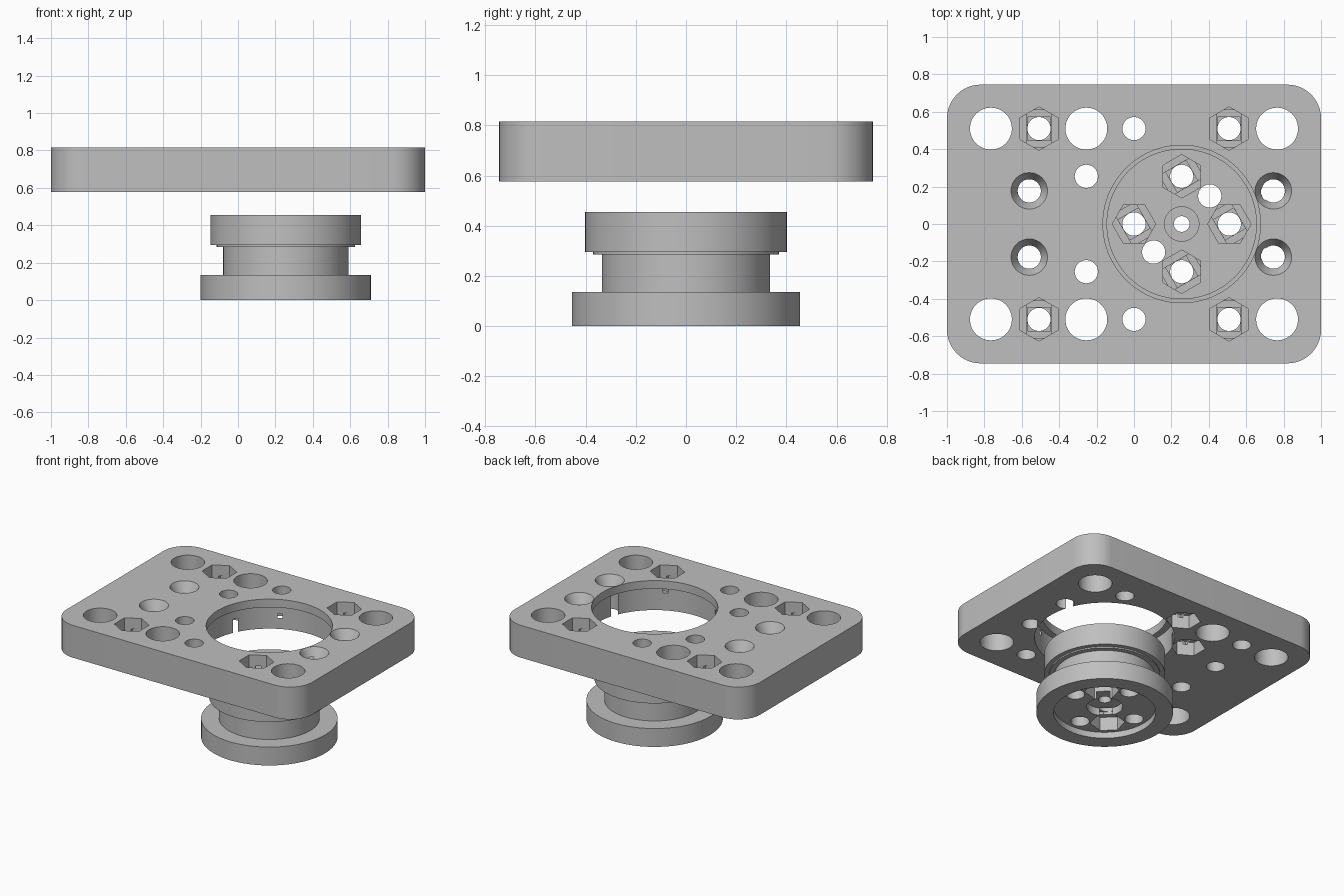
import bpy, bmesh
from math import pi, cos, sin, radians
from mathutils import Matrix

if "Cube" in bpy.data.objects:
    bpy.data.objects.remove(bpy.data.objects["Cube"])

grey = bpy.data.materials.new("plain_grey")
grey.use_nodes = True
colour = (0.52, 0.52, 0.52, 1)
grey.diffuse_color = colour
grey.node_tree.nodes["Principled BSDF"].inputs["Base Color"].default_value = colour

BOTTOM, TOP = 0.577, 0.815      # plate heights
SPOOL_X, SPOOL_TOP = 0.255, 0.455
BOLT = 0.062                    # bolt hole radius


def make(name, bm):
    bmesh.ops.recalc_face_normals(bm, faces=bm.faces)
    mesh = bpy.data.meshes.new(name)
    bm.to_mesh(mesh)
    bm.free()
    mesh.materials.append(grey)
    obj = bpy.data.objects.new(name, mesh)
    bpy.context.collection.objects.link(obj)
    return obj


def cut(target, bm):
    """Subtract a closed mesh from the target."""
    tool = make("cutter", bm)
    mod = target.modifiers.new("cut", 'BOOLEAN')
    mod.operation, mod.solver, mod.object = 'DIFFERENCE', 'EXACT', tool
    bpy.context.view_layer.objects.active = target
    bpy.ops.object.modifier_apply(modifier=mod.name)
    bpy.data.objects.remove(tool)


def bore(target, x, y, r, z0, z1, r_top=None, sides=48, turn=0):
    """Cut a round, conical or many-sided hole from z0 up to z1."""
    bm = bmesh.new()
    place = Matrix.Translation((x, y, (z0 + z1) / 2)) @ Matrix.Rotation(turn, 4, 'Z')
    bmesh.ops.create_cone(bm, cap_ends=True, segments=sides, radius1=r,
                          radius2=r if r_top is None else r_top,
                          depth=z1 - z0, matrix=place)
    cut(target, bm)


def slot(target, x, y, length, width, z0, z1, turn):
    bm = bmesh.new()
    place = (Matrix.Translation((x, y, (z0 + z1) / 2)) @ Matrix.Rotation(turn, 4, 'Z')
             @ Matrix.Diagonal((length, width, z1 - z0, 1)))
    bmesh.ops.create_cube(bm, size=1, matrix=place)
    cut(target, bm)


def nut_hole(target, x, y, face, into, turn=0, slot_turn=pi / 2, depth=0.1):
    """Hexagon pocket with two thin stepped layers, then a bolt hole."""
    def span(a, b):
        return sorted((face + into * a, face + into * b))
    bore(target, x, y, 0.116, *span(-0.05, depth), sides=6, turn=turn)
    slot(target, x, y, 0.199, 0.126, *span(depth - 0.02, depth + 0.01), turn + slot_turn)
    slot(target, x, y, 0.125, 0.125, *span(depth - 0.02, depth + 0.02), turn + slot_turn)
    bore(target, x, y, BOLT, *span(depth - 0.03, 0.6))


def finish(obj):
    bpy.ops.object.select_all(action='DESELECT')
    obj.select_set(True)
    bpy.context.view_layer.objects.active = obj
    bpy.ops.object.shade_smooth_by_angle(angle=radians(25))


# Mounting plate: rounded rectangle, extruded
bm = bmesh.new()
corner, steps, outline = 0.18, 12, []
for i, (sx, sy) in enumerate([(1, 1), (-1, 1), (-1, -1), (1, -1)]):
    for k in range(steps + 1):
        a = (i + k / steps) * pi / 2
        outline.append(bm.verts.new((sx * (1 - corner) + corner * cos(a),
                                     sy * (0.745 - corner) + corner * sin(a), BOTTOM)))
base = bm.faces.new(outline)
grown = bmesh.ops.extrude_face_region(bm, geom=[base])["geom"]
bmesh.ops.translate(bm, vec=(0, 0, TOP - BOTTOM),
                    verts=[v for v in grown if isinstance(v, bmesh.types.BMVert)])
plate = make("mounting_plate", bm)

# Spool opening: lipped at the top, wider below
bore(plate, SPOOL_X, 0, 0.421, BOTTOM - 0.1, TOP + 0.1, sides=128)
bore(plate, SPOOL_X, 0, 0.466, BOTTOM - 0.1, TOP - 0.06, sides=128)

for side in (1, -1):
    # Large plain holes
    for x in (-0.765, -0.255, 0.765):
        bore(plate, x, side * 0.51, 0.112, BOTTOM - 0.1, TOP + 0.1)
    # Nut pockets opening upward
    for x in (-0.508, 0.508):
        nut_hole(plate, x, side * 0.51, TOP, -1)
    # Nut pockets opening downward
    for x, y in ((0, 0.51), (-0.255, 0.255)):
        nut_hole(plate, x, side * y, BOTTOM, 1)
    # Countersunk holes
    for x in (-0.56, 0.745):
        bore(plate, x, side * 0.177, BOLT, BOTTOM - 0.1, TOP + 0.1)
        bore(plate, x, side * 0.177, BOLT, TOP - 0.07, TOP + 0.001, r_top=0.098)
finish(plate)

# Flanged spool: turned profile around its own axis
profile = [(0.042, 0.10), (0.12, 0.10), (0.12, 0.045), (0.34, 0.045), (0.34, 0),
           (0.455, 0), (0.455, 0.135), (0.335, 0.135), (0.335, 0.285), (0.37, 0.285),
           (0.37, 0.295), (0.402, 0.295), (0.402, SPOOL_TOP), (0.092, SPOOL_TOP),
           (0.092, 0.36), (0.042, 0.36)]
bm = bmesh.new()
ring = [bm.verts.new((SPOOL_X + r, 0, z)) for r, z in profile]
edges = [bm.edges.new((ring[i - 1], ring[i])) for i in range(len(ring))]
bmesh.ops.spin(bm, geom=ring + edges, cent=(SPOOL_X, 0, 0), axis=(0, 0, 1),
               angle=2 * pi, steps=128, use_duplicate=False)
bmesh.ops.remove_doubles(bm, verts=bm.verts, dist=0.0001)
spool = make("flanged_spool", bm)

# Four nut pockets on top of the spool
for i in range(4):
    a = i * pi / 2
    nut_hole(spool, SPOOL_X + 0.255 * cos(a), 0.255 * sin(a), SPOOL_TOP, -1,
             turn=a + pi / 2, slot_turn=pi / 6)

# Two nut pockets underneath the spool
for side in (1, -1):
    nut_hole(spool, SPOOL_X + side * 0.15, side * 0.15, 0.045, 1, turn=pi / 4)
finish(spool)
